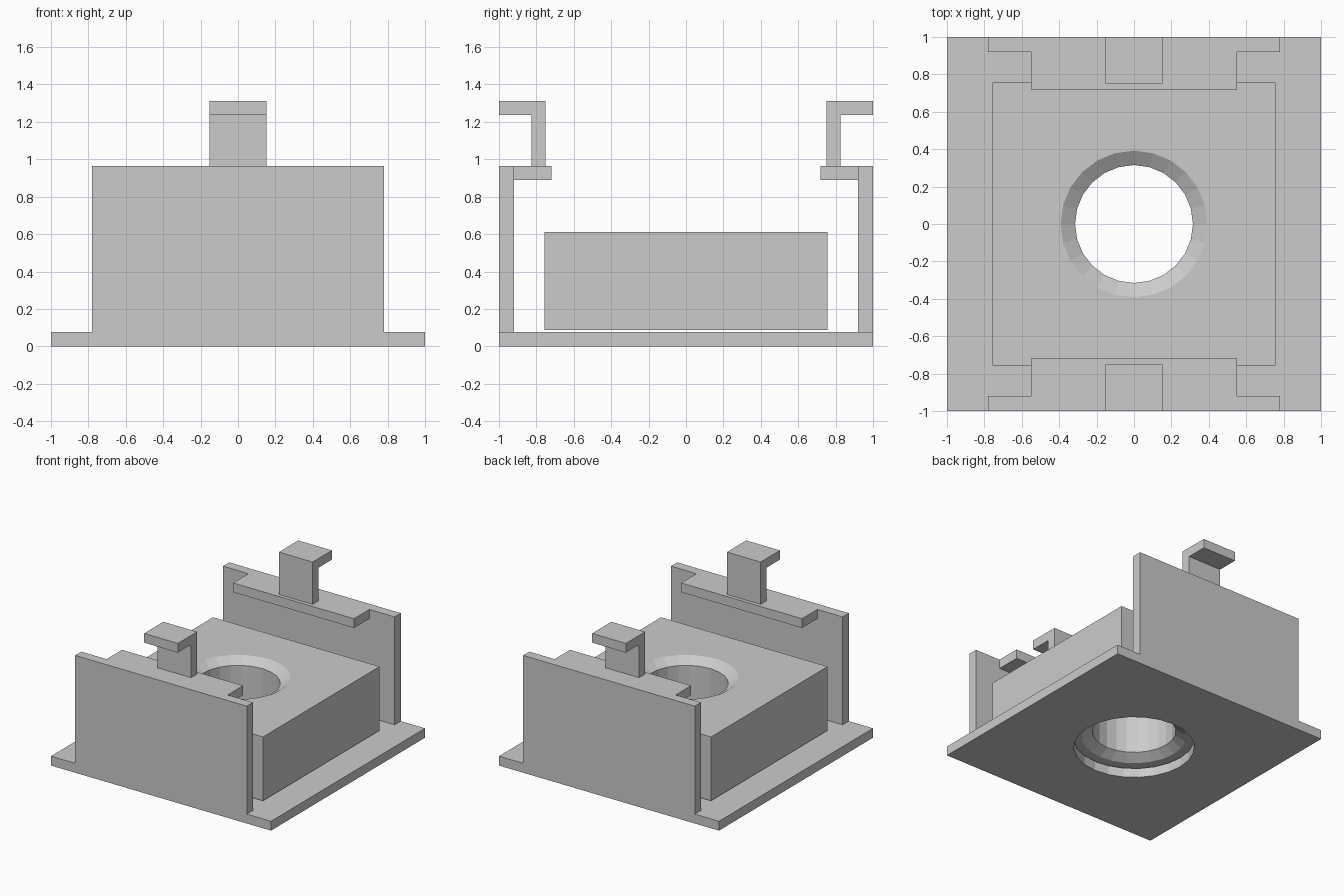
import bpy, bmesh
from math import cos, sin, tau

if "Cube" in bpy.data.objects:
    bpy.data.objects.remove(bpy.data.objects["Cube"])


def make_object(name, bm):
    bmesh.ops.recalc_face_normals(bm, faces=bm.faces)
    mesh = bpy.data.meshes.new(name)
    bm.to_mesh(mesh)
    bm.free()
    obj = bpy.data.objects.new(name, mesh)
    bpy.context.collection.objects.link(obj)
    return obj


def extrude_profile(name, profile, half_width):
    """Extrude a (y, z) outline symmetrically along x."""
    bm = bmesh.new()
    face = bm.faces.new([bm.verts.new((-half_width, y, z)) for y, z in profile])
    moved = bmesh.ops.extrude_face_region(bm, geom=[face])["geom"]
    verts = [v for v in moved if isinstance(v, bmesh.types.BMVert)]
    bmesh.ops.translate(bm, verts=verts, vec=(2 * half_width, 0, 0))
    return make_object(name, bm)


def box(name, half_width, y0, y1, z0, z1):
    return extrude_profile(name, [(y0, z0), (y1, z0), (y1, z1), (y0, z1)], half_width)


def lathe(name, profile, sides=24):
    """Closed solid of revolution from (radius, z) rings."""
    bm = bmesh.new()
    rings = [[bm.verts.new((r * cos(i * tau / sides), r * sin(i * tau / sides), z))
              for i in range(sides)] for r, z in profile]
    for a, b in zip(rings, rings[1:]):
        for i in range(sides):
            j = (i + 1) % sides
            bm.faces.new((a[i], a[j], b[j], b[i]))
    bm.faces.new(rings[0])
    bm.faces.new(rings[-1])
    return make_object(name, bm)


def cut(obj, cutter):
    mod = obj.modifiers.new("bore", 'BOOLEAN')
    mod.operation = 'DIFFERENCE'
    mod.solver = 'EXACT'
    mod.object = cutter
    cutter.hide_render = True
    bpy.context.view_layer.objects.active = obj
    bpy.ops.object.modifier_apply(modifier=mod.name)
    bpy.data.objects.remove(cutter)


def mirror_y(obj):
    mod = obj.modifiers.new("mirror", 'MIRROR')
    mod.use_axis = (False, True, False)
    mod.use_mirror_merge = False


# Square base plate with a wide round opening
plate = box("base_plate", 1, -1, 1, 0, 0.077)
cut(plate, lathe("plate_cutter", [(0.455, -0.1), (0.455, 0.2)]))

# Floating centre block, bore chamfered at both ends
Z0, Z1, R, C = 0.087, 0.612, 0.315, 0.05
block = box("centre_block", 0.757, -0.757, 0.757, Z0, Z1)
slope = 0.077 / C
cut(block, lathe("bore_cutter", [
    (R + slope * (C + 0.02), Z0 - 0.02), (R, Z0 + C),
    (R, Z1 - C), (R + slope * (C + 0.02), Z1 + 0.02)]))

# Front and back walls, inner ledges and outward hooks
mirror_y(box("end_walls", 0.78, -1, -0.92, 0.077, 0.964))
mirror_y(box("inner_ledges", 0.55, -0.92, -0.72, 0.888, 0.964))
mirror_y(extrude_profile("hooks", [
    (-0.75, 0.964), (-0.75, 1.312), (-1, 1.312), (-1, 1.236),
    (-0.827, 1.236), (-0.827, 0.964)], 0.153))
